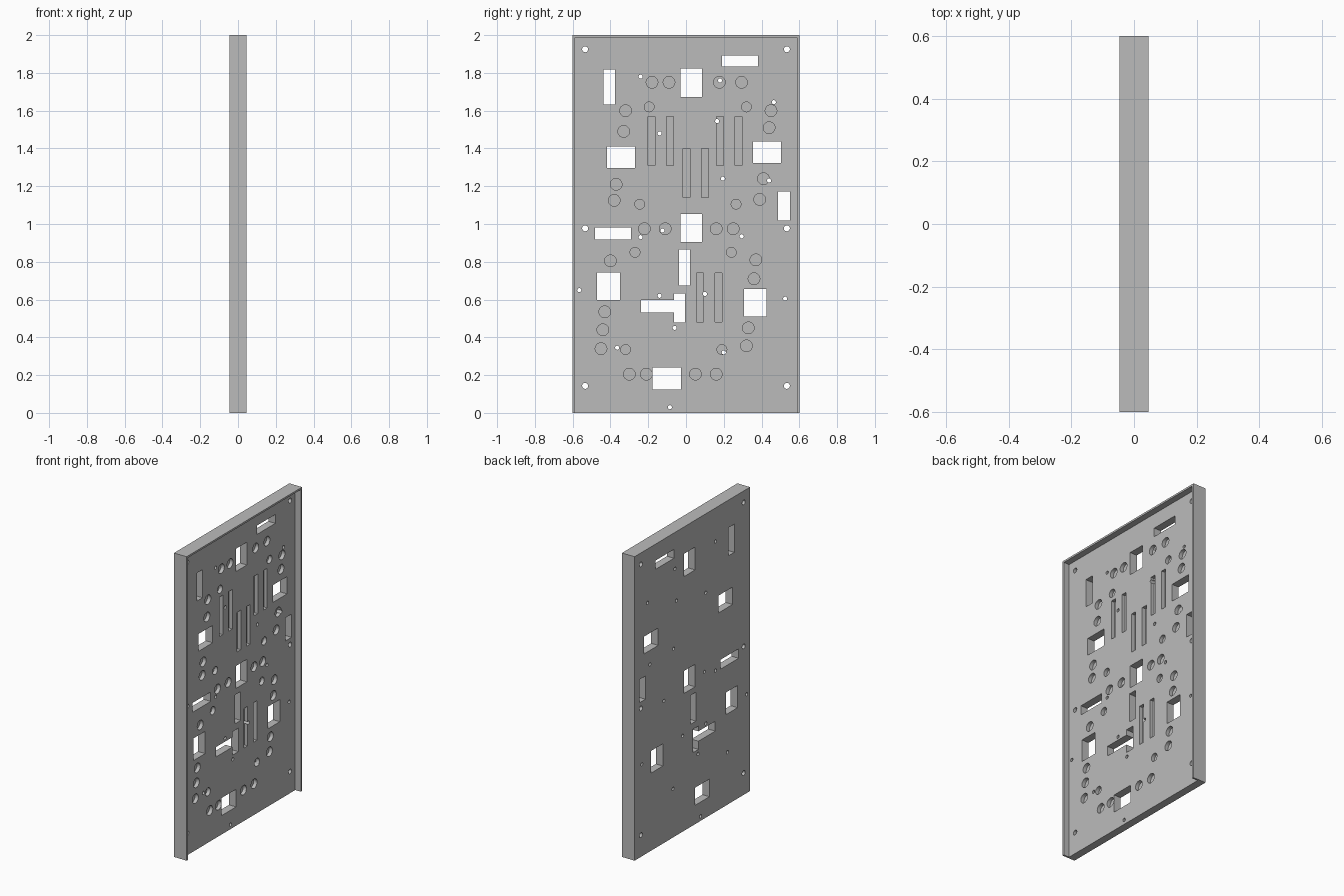
import bpy, bmesh, math
from mathutils import Matrix

cube = bpy.data.objects.get("Cube")
if cube:
    bpy.data.objects.remove(cube, do_unlink=True)

HALF = 0.046        # half thickness of the tray
FLOOR = 0.005       # x of the recessed panel surface
POCKET = 0.024      # depth of blind pockets
RIM = 0.012

# Layout in hundredths: y, z centres, and y, z sizes for windows
WINDOWS = [(-40.6, 172.6, 6, 18.5), (2.8, 174.8, 11.4, 15), (28.6, 186.3, 19, 5.8),
           (-34.4, 135.4, 14.8, 11.4), (42.9, 138, 14.8, 11.4), (51.9, 109.6, 6.2, 15.3),
           (-38.6, 95, 19, 6.2), (2.8, 97.8, 11.4, 14.8), (-.8, 77, 5.8, 19),
           (-41, 67.1, 12.1, 14.6), (-13.4, 56.5, 20.8, 6.5), (-3.4, 55.6, 5.9, 15.4),
           (36.7, 58.4, 12.1, 14.6), (-10.2, 18.2, 15, 11.6)]
SLOTS = [(-18.3, 144), (-8.5, 144), (18, 144), (27.8, 144),
         (.3, 127), (10, 127), (7.4, 61), (17.2, 61)]
LARGE_POCKETS = [(-18, 175), (-9, 175), (17.7, 175), (29.4, 175), (-32, 160), (45, 160),
                 (-33, 149), (44, 151), (-37, 121), (-38, 112.5), (41, 124), (39, 113),
                 (-22, 97.5), (-11, 97.5), (16, 97.5), (25, 97.5), (-40, 80.5), (37, 81),
                 (36, 71), (-43, 53.5), (-44, 44), (-45, 34), (33, 45), (32, 35.5),
                 (-30, 20.5), (-21, 20.5), (5, 20.5), (16, 20.5)]
SMALL_POCKETS = [(-19.5, 162), (32, 162), (-24.5, 110.5), (26.5, 110.5),
                 (-27, 85), (24, 85), (-32, 33.5), (19, 33.5)]
PIN_HOLES = [(-24, 178), (18, 176), (46.5, 164.5), (16.5, 154.5), (-14, 148), (19.5, 124),
             (44, 123), (-12.5, 96.5), (-24, 93), (29.5, 93.5), (-56.5, 65), (-14, 62),
             (10, 63), (52.5, 60.5), (-6, 45), (-36.5, 34.5), (20, 32), (-8.5, 3)]
SCREW_HOLES = [(side * 53.4, z) for side in (-1, 1) for z in (192.5, 97.7, 14.3)]


def add_box(bm, low, high):
    size = [b - a for a, b in zip(low, high)]
    centre = [(a + b) / 2 for a, b in zip(low, high)]
    matrix = Matrix.Translation(centre) @ Matrix.Diagonal((*size, 1))
    bmesh.ops.create_cube(bm, size=1, matrix=matrix)


def add_rect(bm, y, z, width, height, x_low, x_high):
    y, z, w, h = y / 100, z / 100, width / 200, height / 200
    add_box(bm, (x_low, y - w, z - h), (x_high, y + w, z + h))


def add_rod(bm, y, z, radius, x_low, x_high, sides=24):
    matrix = (Matrix.Translation(((x_low + x_high) / 2, y / 100, z / 100))
              @ Matrix.Rotation(math.pi / 2, 4, "Y"))
    bmesh.ops.create_cone(bm, cap_ends=True, segments=sides, radius1=radius,
                          radius2=radius, depth=x_high - x_low, matrix=matrix)


def make_object(name, bm):
    mesh = bpy.data.meshes.new(name)
    bm.to_mesh(mesh)
    bm.free()
    obj = bpy.data.objects.new(name, mesh)
    bpy.context.collection.objects.link(obj)
    return obj


# Solid slab
bm = bmesh.new()
add_box(bm, (-HALF, -0.6, 0), (HALF, 0.6, 2))
panel = make_object("tray_panel", bm)

grey = bpy.data.materials.new("plain grey")
grey.use_nodes = True
grey.diffuse_color = (0.5, 0.5, 0.5, 1)
grey.node_tree.nodes["Principled BSDF"].inputs["Base Color"].default_value = (0.5, 0.5, 0.5, 1)
panel.data.materials.append(grey)

# Recess that leaves a thin rim on the top and both sides, open below
recess = bmesh.new()
add_box(recess, (FLOOR, RIM - 0.6, -0.1), (0.1, 0.6 - RIM, 2 - RIM))

# Openings right through the panel
through = bmesh.new()
for window in WINDOWS:
    add_rect(through, *window, -0.1, 0.03)
for holes, radius in ((SCREW_HOLES, 0.016), (PIN_HOLES, 0.011)):
    for y, z in holes:
        add_rod(through, y, z, radius, -0.09, 0.025, 16)

# Blind round pockets and long slots
blind = bmesh.new()
for pockets, radius in ((LARGE_POCKETS, 0.031), (SMALL_POCKETS, 0.026)):
    for y, z in pockets:
        add_rod(blind, y, z, radius, FLOOR - POCKET, 0.035)
for y, z in SLOTS:
    add_rect(blind, y, z, 3.7, 26, FLOOR - POCKET, 0.035)

# Cut everything out of the slab
cutters = [make_object(name, cutter) for name, cutter in
           (("recess_cutter", recess), ("blind_cutter", blind), ("through_cutter", through))]
for cutter in cutters:
    cutter.hide_render = True
    cutter.hide_viewport = True
    cut = panel.modifiers.new(cutter.name, "BOOLEAN")
    cut.operation = "DIFFERENCE"
    cut.solver = "EXACT"
    cut.use_self = True
    cut.object = cutter

# Bake the cuts and drop the helpers
graph = bpy.context.evaluated_depsgraph_get()
baked = bpy.data.meshes.new_from_object(panel.evaluated_get(graph))
panel.modifiers.clear()
panel.data = baked
for cutter in cutters:
    bpy.data.objects.remove(cutter, do_unlink=True)
